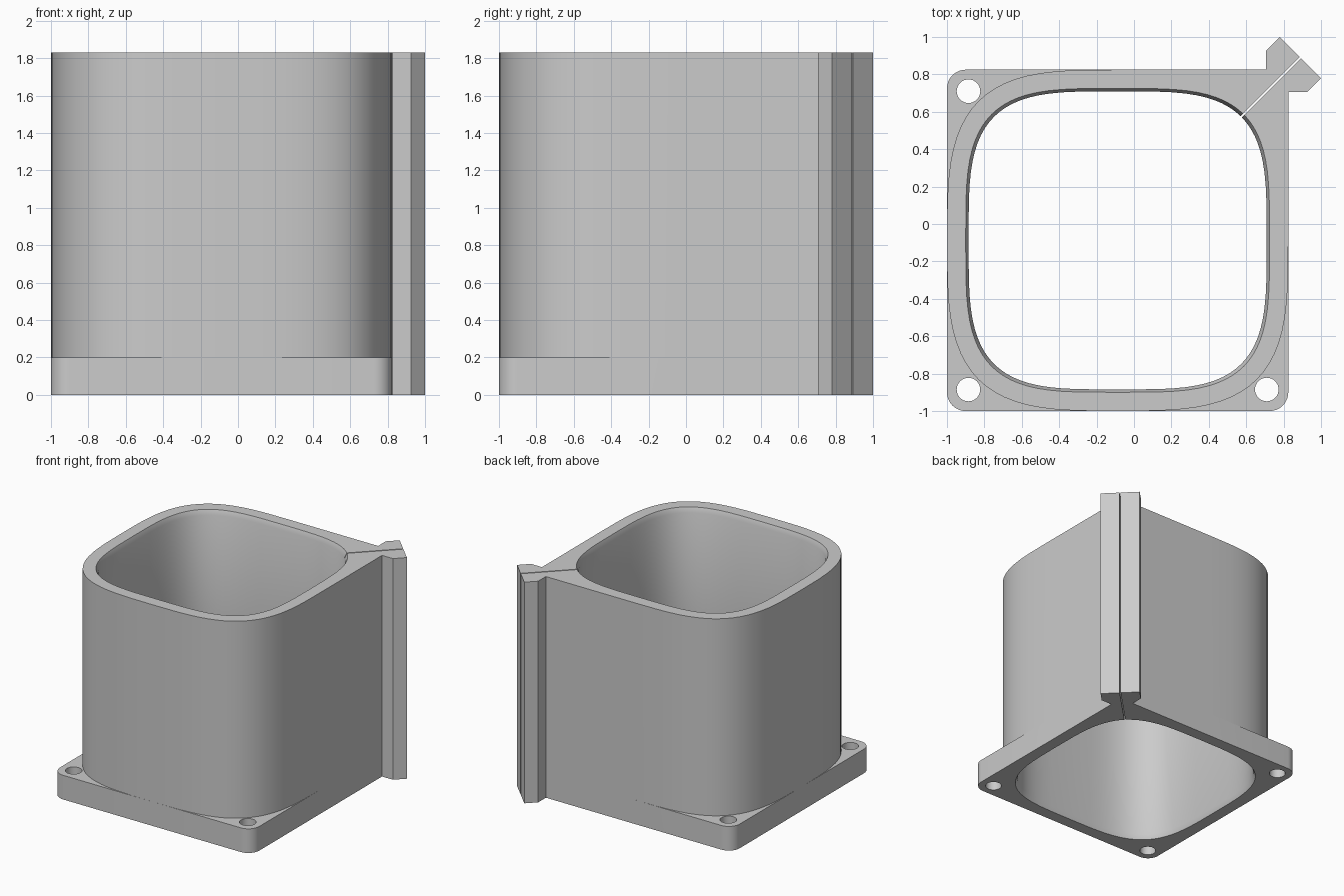
import bpy, bmesh, math

cube = bpy.data.objects.get("Cube")
if cube:
    bpy.data.objects.remove(cube, do_unlink=True)

C = -0.0875            # centre of the square section, on both axes
HALF = 0.9125          # half width of the section
HEIGHT, FLANGE = 1.83, 0.2
LIP, BORE, CHAMFER = 0.8125, 0.797, 0.04
HOLE_AT, HOLE_R, CORNER_R = 0.7975, 0.063, 0.1
GAP = 0.003            # slit offset per axis

bm = bmesh.new()
cache = {}


def vert(p, z):
    key = (round(p[0], 4), round(p[1], 4), round(z, 4))
    if key not in cache:
        cache[key] = bm.verts.new(key)
    return cache[key]


def squircle(half, n, start, end, steps):
    pts = []
    for i in range(steps + 1):
        a = math.radians(start + (end - start) * i / steps)
        pts.append(tuple(C + math.copysign(half * abs(round(f(a), 9)) ** (2 / n), f(a))
                         for f in (math.cos, math.sin)))
    return pts


def arc(cx, cy, r, start, end, steps):
    return [(cx + r * math.cos(a), cy + r * math.sin(a))
            for a in (math.radians(start + (end - start) * i / steps)
                      for i in range(steps + 1))]


def wall(low, z0, high, z1, closed=False):
    n = len(low)
    for i in range(n if closed else n - 1):
        j = (i + 1) % n
        bm.faces.new((vert(low[i], z0), vert(low[j], z0),
                      vert(high[j], z1), vert(high[i], z1)))


def cap(loops, z, up):
    edges = []
    for loop in loops:
        vs = [vert(p, z) for p in loop]
        for a, b in zip(vs, vs[1:] + vs[:1]):
            if a is not b:
                edges.append(bm.edges.get((a, b)) or bm.edges.new((a, b)))
    bmesh.ops.triangle_fill(bm, edges=edges, use_beauty=True, normal=(0, 0, up))


# Clamp tab at the back corner: one side, and its mirror across the diagonal
tab_in = [(0.89 + GAP, 0.89 - GAP), (1.0, 0.78), (0.925, 0.705), (0.825, 0.705)]
tab_out = [(y, x) for x, y in reversed(tab_in)]

# Upper tube outline, corner by corner
STEPS = 18
tube_corners = [squircle(HALF, 3.4, -90 * k, -90 * (k + 1), STEPS) for k in range(3)]
tube = tab_in + tube_corners[0] + tube_corners[1][1:] + tube_corners[2][1:] + tab_out

# Flange outline with rounded corners, and its screw holes
flange_corners, holes = [], []
for k, (sx, sy) in enumerate([(1, -1), (-1, -1), (-1, 1)]):
    inset = HALF - CORNER_R
    rounded = arc(C + sx * inset, C + sy * inset, CORNER_R, -90 * k, -90 * (k + 1), 8)
    flange_corners.append([tube_corners[k][0]] + rounded + [tube_corners[k][-1]])
    holes.append(arc(C + sx * HOLE_AT, C + sy * HOLE_AT, HOLE_R, 0, 360, 32)[:-1])
flange = (tab_in + flange_corners[0] + flange_corners[1][1:]
          + flange_corners[2][1:] + tab_out)


# Bore outline, open at the slit
def bore_loop(half):
    pts = squircle(half, 3.7, 45, -315, 80)
    x, y = pts[0]
    pts[0], pts[-1] = (x + GAP, y - GAP), (x - GAP, y + GAP)
    return pts


lip, bore = bore_loop(LIP), bore_loop(BORE)

# Outer walls
wall(flange, 0, flange, FLANGE)
wall(tube, FLANGE, tube, HEIGHT)

# Bore with a chamfer at each end
wall(lip, 0, bore, CHAMFER)
wall(bore, CHAMFER, bore, HEIGHT - CHAMFER)
wall(bore, HEIGHT - CHAMFER, lip, HEIGHT)

# Both faces of the slit
for i in (0, -1):
    bm.faces.new([vert(tube[i], 0), vert(tube[i], FLANGE), vert(tube[i], HEIGHT),
                  vert(lip[i], HEIGHT), vert(bore[i], HEIGHT - CHAMFER),
                  vert(bore[i], CHAMFER), vert(lip[i], 0)])

# Screw holes and the exposed flange tops
for hole, ear, curve in zip(holes, flange_corners, tube_corners):
    wall(hole, 0, hole, FLANGE, closed=True)
    cap([ear + curve[-2:0:-1], hole], FLANGE, 1)

# Top rim and underside
cap([tube + lip[::-1]], HEIGHT, 1)
cap([flange + lip[::-1]] + holes, 0, -1)

bmesh.ops.recalc_face_normals(bm, faces=bm.faces[:])
mesh = bpy.data.meshes.new("clamp_housing")
bm.to_mesh(mesh)
bm.free()

# Single grey material
grey = bpy.data.materials.new("light_grey")
grey.use_nodes = True
colour = (0.6, 0.6, 0.6, 1)
grey.diffuse_color = colour
grey.node_tree.nodes["Principled BSDF"].inputs["Base Color"].default_value = colour
mesh.materials.append(grey)

housing = bpy.data.objects.new("clamp_housing", mesh)
bpy.context.collection.objects.link(housing)
bpy.ops.object.select_all(action="DESELECT")
housing.select_set(True)
bpy.context.view_layer.objects.active = housing
bpy.ops.object.shade_smooth_by_angle(angle=math.radians(30))
